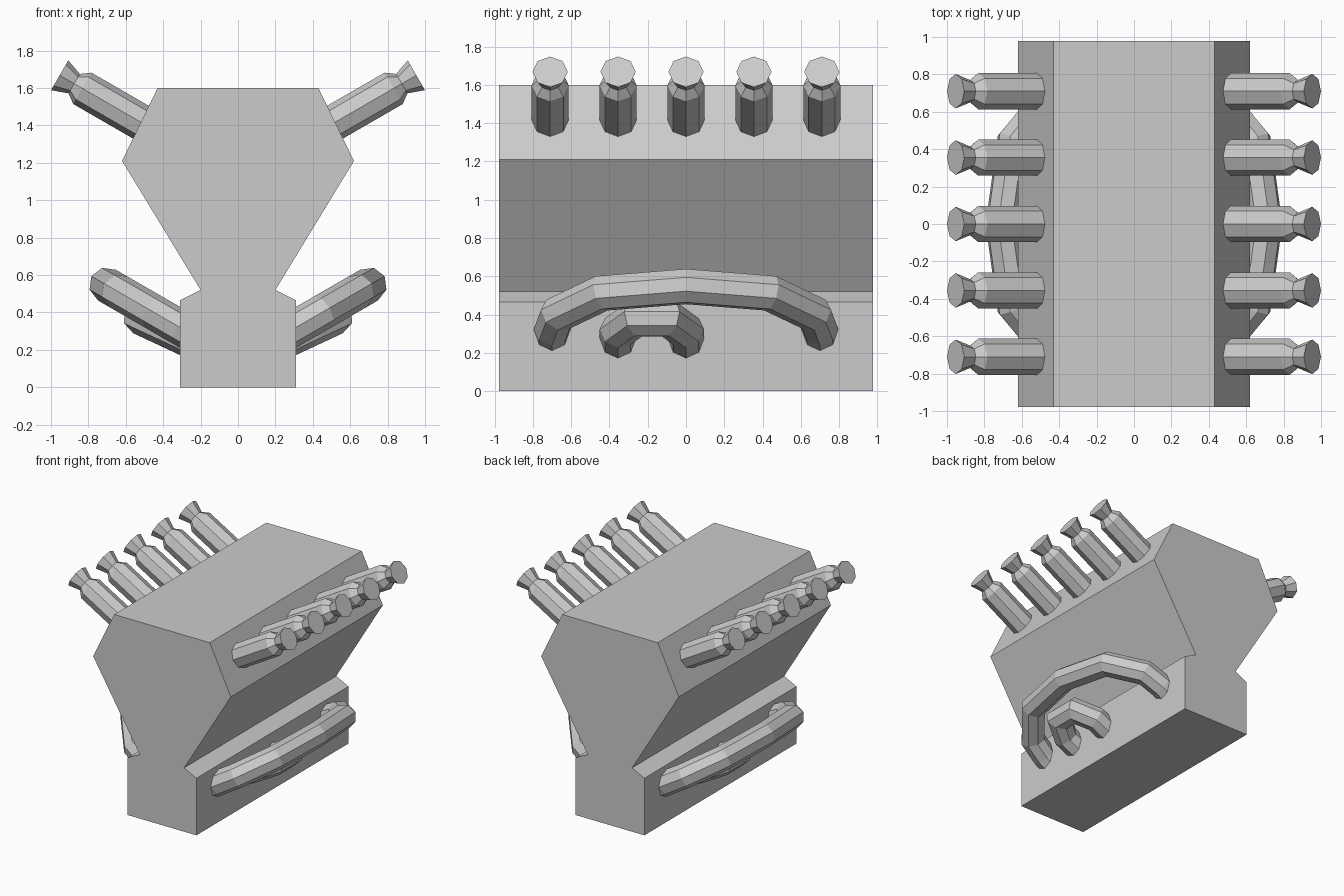
import bpy, bmesh
from math import cos, sin, pi, radians
from mathutils import Vector, Matrix

if "Cube" in bpy.data.objects:
    bpy.data.objects.remove(bpy.data.objects["Cube"])

SIDES = 8


def make_object(name, bm):
    bmesh.ops.recalc_face_normals(bm, faces=bm.faces)
    mesh = bpy.data.meshes.new(name)
    bm.to_mesh(mesh)
    bm.free()
    ob = bpy.data.objects.new(name, mesh)
    bpy.context.collection.objects.link(ob)
    return ob


def loft(name, rings, turn):
    """Skin a row of rings, cap both ends, and optionally turn half round."""
    bm = bmesh.new()
    loops = [[bm.verts.new(p) for p in ring] for ring in rings]
    for a, b in zip(loops, loops[1:]):
        for i in range(len(a)):
            j = (i + 1) % len(a)
            bm.faces.new((a[i], a[j], b[j], b[i]))
    bm.faces.new(loops[0])
    bm.faces.new(loops[-1])
    if turn:
        bm.transform(Matrix.Rotation(pi, 4, 'Z'))
    return make_object(name, bm)


def ring(centre, side, up, radius):
    return [centre + radius * (side * cos(2 * pi * i / SIDES) + up * sin(2 * pi * i / SIDES))
            for i in range(SIDES)]


def tilted(angle):
    a = radians(angle)
    return Vector((cos(a), 0, sin(a))), Vector((-sin(a), 0, cos(a)))


Y = Vector((0, 1, 0))


def stack(name, y, turn):
    # straight barrel, pinched neck, flared mouth: (distance along axis, radius)
    out, up = tilted(30)
    profile = [(0.98, 0.097), (1.52, 0.097), (1.57, 0.06), (1.66, 0.092)]
    loft(name, [ring(out * d + up * 0.968 + Y * y, Y, up, r) for d, r in profile], turn)


def bent_pipe(name, path, angle, height, radius, turn):
    # path of (y, distance outward) swept in a tilted plane with mitred corners
    out, up = tilted(angle)
    pts = [Y * y + out * d + up * height for y, d in path]
    rings = []
    for i, p in enumerate(pts):
        t0 = (p - pts[max(i - 1, 0)]).normalized()
        t1 = (pts[min(i + 1, len(pts) - 1)] - p).normalized()
        tangent = (t0 + t1).normalized()
        seg = t1 if t1.length else t0
        side = up.cross(tangent) / tangent.dot(seg)
        rings.append(ring(p, side, up, radius))
    loft(name, rings, turn)


# Engine block: extruded symmetric profile
half = [(0.31, 0), (0.31, 0.465), (0.2, 0.52), (0.62, 1.21), (0.43, 1.6)]
outline = half + [(-x, z) for x, z in reversed(half)]
bm = bmesh.new()
face = bm.faces.new([bm.verts.new((x, -0.978, z)) for x, z in outline])
ext = bmesh.ops.extrude_face_region(bm, geom=[face])
bmesh.ops.translate(bm, vec=(0, 1.956, 0),
                    verts=[v for v in ext['geom'] if isinstance(v, bmesh.types.BMVert)])
make_object("engine_block", bm)

# Exhaust stacks and bent pipes, repeated half a turn round
big_half = [(-0.70, 0.25), (-0.70, 0.43), (-0.67, 0.59), (-0.44, 0.81)]
big_path = big_half + [(0, 0.88)] + [(-y, d) for y, d in reversed(big_half)]
mid = -0.178
small_half = [(-0.178, 0.22), (-0.178, 0.48), (-0.09, 0.63)]
small_path = ([(mid + y, d) for y, d in small_half]
              + [(mid - y, d) for y, d in reversed(small_half)])

for side_name, turn in (("right", False), ("left", True)):
    for k in range(5):
        stack(f"exhaust_stack_{side_name}_{k + 1}", (k - 2) * 0.355, turn)
    bent_pipe(f"large_pipe_{side_name}", big_path, 30, 0.1225, 0.095, turn)
    bent_pipe(f"small_pipe_{side_name}", small_path, 25, 0.12, 0.095, turn)
